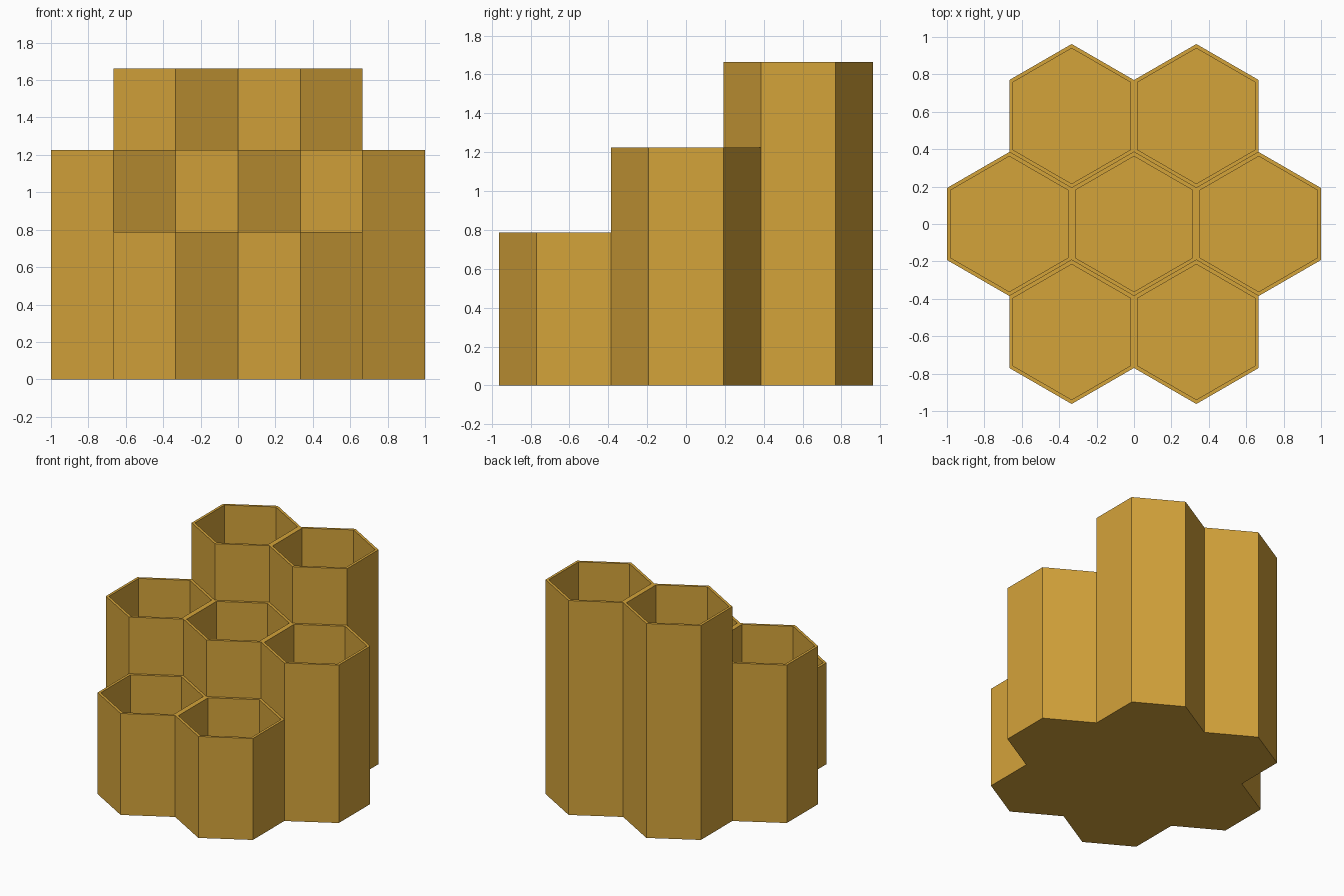
import bpy, bmesh, math
from mathutils import Vector

if "Cube" in bpy.data.objects:
    bpy.data.objects.remove(bpy.data.objects["Cube"])

APOTHEM = 1 / 3                         # half the flat-to-flat width of a cell
WALL = 0.02                             # rim thickness
FLOOR = 0.02                            # floor thickness
R_OUT = APOTHEM / math.cos(math.pi / 6)
R_IN = (APOTHEM - WALL) / math.cos(math.pi / 6)
ROW = 1.5 * R_OUT

# Three stepped rows: (y, height, x centres)
ROWS = [(-ROW, 0.787, (-1 / 3, 1 / 3)),
        (0.0, 1.225, (-2 / 3, 0.0, 2 / 3)),
        (ROW, 1.663, (-1 / 3, 1 / 3))]
cells = [(Vector((x, y, 0)), h) for y, h, xs in ROWS for x in xs]


def polar(radius, degrees, z=0.0):
    a = math.radians(degrees)
    return Vector((radius * math.cos(a), radius * math.sin(a), z))


def height_at(point):
    """Height of the cell centred at a point, or 0 where there is none."""
    return next((h for c, h in cells if (c - point).length < 0.01), 0.0)


bm = bmesh.new()


def face(points):
    return bm.faces.new([bm.verts.new(p) for p in points])


for c, h in cells:
    def ring(radius, z):
        return [c + polar(radius, 30 + 60 * k, z) for k in range(6)]

    rim_out, rim_in, floor = ring(R_OUT, h), ring(R_IN, h), ring(R_IN, FLOOR)
    face(floor)                         # pocket floor
    face(ring(R_OUT, 0)[::-1])          # underside
    for k in range(6):
        n = (k + 1) % 6
        face([rim_out[k], rim_out[n], rim_in[n], rim_in[k]])    # rim
        face([rim_in[k], rim_in[n], floor[n], floor[k]])        # inner wall
        # Outer wall, only where it rises above the neighbouring cell
        low = height_at(c + polar(2 * APOTHEM, 60 + 60 * k))
        if low < h - 0.001:
            a, b = ring(R_OUT, low)[k], ring(R_OUT, low)[n]
            face([a, b, rim_out[n], rim_out[k]])

# Join the cells into one body with a plain underside
bmesh.ops.remove_doubles(bm, verts=bm.verts, dist=0.0005)
inner = [e for e in bm.edges if len(e.link_faces) == 2
         and all(f.normal.z < -0.9 or f.calc_center_median().z < 0.001
                 for f in e.link_faces)]
bmesh.ops.dissolve_edges(bm, edges=inner, use_verts=False)

mesh = bpy.data.meshes.new("honeycomb_holder")
bm.to_mesh(mesh)
bm.free()
holder = bpy.data.objects.new("honeycomb_holder", mesh)
bpy.context.collection.objects.link(holder)

# Single honey-gold colour
gold = bpy.data.materials.new("honey_gold")
gold.diffuse_color = (0.658, 0.366, 0.042, 1)
gold.use_nodes = True
gold.node_tree.nodes["Principled BSDF"].inputs["Base Color"].default_value = gold.diffuse_color
mesh.materials.append(gold)
